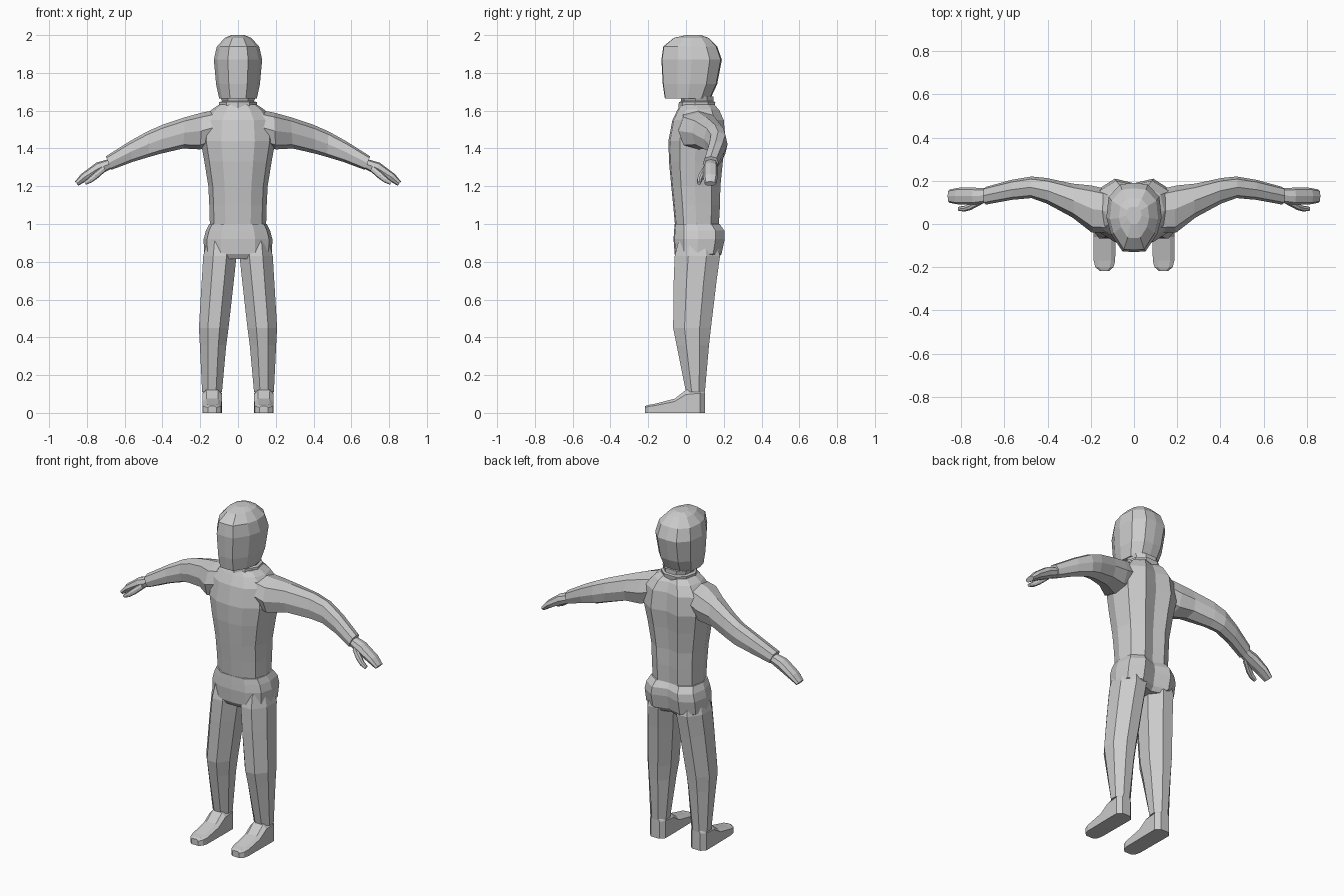
import bpy, bmesh
from mathutils import Vector

if "Cube" in bpy.data.objects:
    bpy.data.objects.remove(bpy.data.objects["Cube"])

grey = bpy.data.materials.new("plain_grey")
grey.diffuse_color = (0.6, 0.6, 0.6, 1)
grey.use_nodes = True
grey.node_tree.nodes["Principled BSDF"].inputs["Base Color"].default_value = grey.diffuse_color


def loft(name, rings):
    """Skin a closed flat-shaded shape through rings of equal point count."""
    bm = bmesh.new()
    rows = [[bm.verts.new(p) for p in r] for r in rings]
    n = len(rows[0])
    for a, b in zip(rows, rows[1:]):
        for i in range(n):
            j = (i + 1) % n
            bm.faces.new((a[i], a[j], b[j], b[i]))
    bm.faces.new(rows[0])
    bm.faces.new(rows[-1])
    bmesh.ops.recalc_face_normals(bm, faces=bm.faces)
    me = bpy.data.meshes.new(name)
    bm.to_mesh(me)
    bm.free()
    me.materials.append(grey)
    ob = bpy.data.objects.new(name, me)
    bpy.context.collection.objects.link(ob)
    return ob


def join(base, others):
    """Fuse overlapping parts into one outer skin."""
    bpy.context.view_layer.objects.active = base
    for o in others:
        m = base.modifiers.new("fuse", 'BOOLEAN')
        m.operation, m.solver, m.object = 'UNION', 'EXACT', o
        bpy.ops.object.modifier_apply(modifier=m.name)
        bpy.data.objects.remove(o)


def section(half, z, w, f, b):
    """Mirrored horizontal ring from (x, depth) fractions, front to back."""
    right = [Vector((x * w, f + t * (b - f), z)) for x, t in half]
    left = [Vector((-p.x, p.y, p.z)) for p in reversed(right) if p.x > 1e-5]
    return right + left


def octagon(x0, x1, y0, y1, z, c=0.3):
    """Horizontal box ring with cut corners."""
    dx, dy = (x1 - x0) * c, (y1 - y0) * c
    return [(x0 + dx, y0, z), (x1 - dx, y0, z), (x1, y0 + dy, z), (x1, y1 - dy, z),
            (x1 - dx, y1, z), (x0 + dx, y1, z), (x0, y1 - dy, z), (x0, y0 + dy, z)]


def limb_ring(s, xt, zt, xb, zb, yf, yb):
    """Eight-sided ring given its top, bottom, front and back limits."""
    c = Vector(((xt + xb) / 2, (yf + yb) / 2, (zt + zb) / 2))
    up = Vector(((xt - xb) / 2, 0, (zt - zb) / 2))
    dep = Vector((0, (yb - yf) / 2, 0))
    k = 0.76
    pts = [c + up * a + dep * b for a, b in
           ((1, 0), (k, k), (0, 1), (-k, k), (-1, 0), (-k, -k), (0, -1), (k, -k))]
    return [Vector((s * p.x, p.y, p.z)) for p in pts]


# Head: flat narrow face, wide temples, rounded crown
HEAD = [(0, 0), (.42, .01), (.85, .27), (1, .5), (.92, .8), (.5, .98), (0, 1)]
loft("head", [section(HEAD, *r) for r in (
    (1.665, .100, -.112, .13), (1.74, .116, -.123, .165), (1.87, .128, -.13, .19),
    (1.94, .112, -.12, .165), (1.985, .07, -.065, .12), (2.0, .035, 0, .08))])

# Neck and collar
NECK = [(0, 0), (.6, .1), (1, .45), (.85, .8), (.4, 1), (0, 1)]
loft("collar", [section(NECK, *r) for r in (
    (1.61, .10, -.04, .15), (1.645, .10, -.038, .155), (1.65, .085, -.025, .145),
    (1.675, .095, -.03, .145))])

# Shirt: torso with a shallow spine groove, fused with both arms
TORSO = [(0, 0), (.45, .03), (.85, .2), (1, .48), (.88, .82), (.45, 1), (0, .93)]
torso = loft("shirt", [section(TORSO, *r) for r in (
    (.96, .148, -.055, .172), (1.1, .152, -.068, .18), (1.2, .157, -.078, .182),
    (1.33, .178, -.09, .195), (1.44, .198, -.093, .21), (1.55, .185, -.072, .2),
    (1.605, .14, -.045, .175), (1.632, .10, -.03, .15))])
ARM = ((.08, 1.61, .08, 1.44, -.04, .15), (.19, 1.59, .20, 1.395, -.04, .178),
       (.28, 1.565, .29, 1.40, .03, .187), (.40, 1.525, .41, 1.372, .095, .213),
       (.48, 1.49, .47, 1.355, .12, .22), (.57, 1.44, .56, 1.328, .112, .205),
       (.70, 1.358, .67, 1.287, .09, .172))
join(torso, [loft("arm", [limb_ring(s, *r) for r in ARM]) for s in (-1, 1)])

# Trousers: hips with full seat, fused with both legs
HIPS = [(0, 0), (.5, .02), (.9, .2), (1, .48), (.92, .82), (.5, 1), (0, .9)]
hips = loft("trousers", [section(HIPS, *r) for r in (
    (.815, .12, -.045, .165), (.84, .18, -.06, .188), (.92, .182, -.066, .205),
    (.965, .17, -.063, .203), (1.0, .152, -.06, .178))])
LEG = ((.03, .165, -.04, .16, .91), (.008, .184, -.06, .18, .83),
       (.022, .192, -.065, .162, .7), (.05, .207, -.068, .132, .45),
       (.062, .202, -.05, .122, .36), (.085, .19, .0, .1, .11))
for s in (-1, 1):
    join(hips, [loft("leg", [[(s * x, y, z) for x, y, z in octagon(*r)] for r in LEG])])

# Feet and hands, one per side
FOOT = ((.1, .028, .13), (.075, .052, .13), (.0, .052, .122), (-.06, .051, .075),
        (-.17, .05, .047), (-.2, .042, .042), (-.217, .022, .036))
PALM = ((.68, 1.345, .665, 1.295, .1, .165), (.75, 1.325, .72, 1.268, .09, .168),
        (.83, 1.265, .79, 1.235, .09, .168), (.863, 1.225, .845, 1.203, .098, .16))
THUMB = ((.715, 1.31, .70, 1.28, .09, .125), (.765, 1.27, .745, 1.24, .065, .098),
         (.79, 1.245, .775, 1.22, .058, .085), (.815, 1.225, .805, 1.208, .06, .08))
for s, side in ((-1, "right"), (1, "left")):
    rings = []
    for y, w, h in FOOT:
        c = s * .137
        rings.append([(c - w, y, 0), (c + w, y, 0), (c + w, y, h * .8),
                      (c + w * .6, y, h), (c - w * .6, y, h), (c - w, y, h * .8)])
    loft(side + "_foot", rings)
    hand = loft(side + "_hand", [limb_ring(s, *r) for r in PALM])
    join(hand, [loft("thumb", [limb_ring(s, *r) for r in THUMB])])
